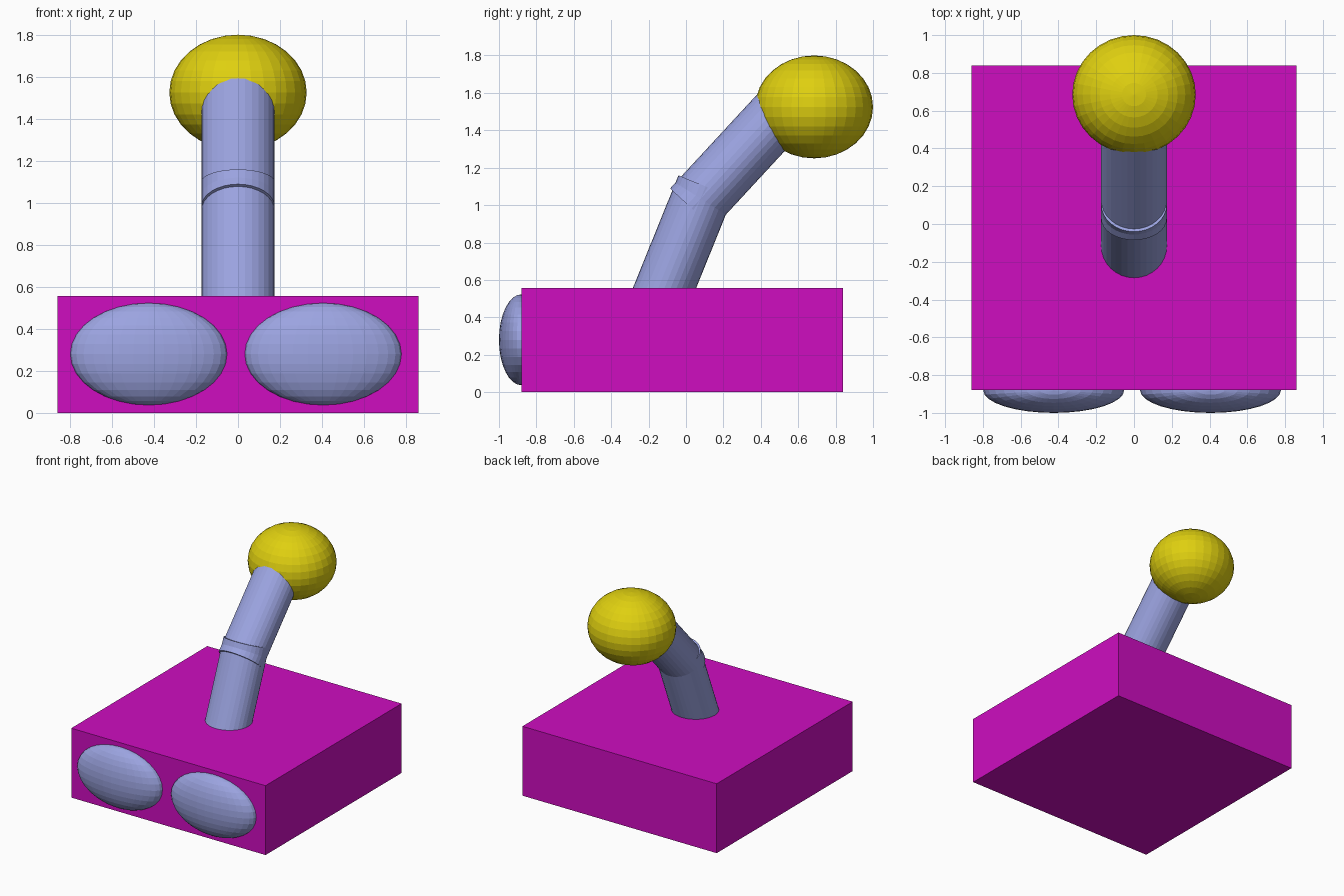
import bpy
from mathutils import Vector

if "Cube" in bpy.data.objects:
    bpy.data.objects.remove(bpy.data.objects["Cube"])


def material(name, rgb):
    mat = bpy.data.materials.new(name)
    mat.diffuse_color = (*rgb, 1.0)
    mat.use_nodes = True
    mat.node_tree.nodes["Principled BSDF"].inputs["Base Color"].default_value = mat.diffuse_color
    return mat


magenta = material("magenta", (0.62, 0.004, 0.53))
blue = material("periwinkle_blue", (0.33, 0.37, 0.75))
yellow = material("yellow", (0.74, 0.63, 0.005))


def finish(name, mat):
    ob = bpy.context.object
    ob.name = name
    ob.data.materials.append(mat)
    return ob


def ellipsoid(name, centre, radii, mat):
    bpy.ops.mesh.primitive_uv_sphere_add(segments=32, ring_count=16, radius=1, location=centre)
    finish(name, mat).scale = radii


def tube(name, start, end, mat):
    # slightly oval 32-sided cylinder between two points in the x = 0 plane
    a, b = Vector(start), Vector(end)
    axis = b - a
    tilt = -Vector((axis.z, axis.y)).angle_signed(Vector((1, 0)))
    bpy.ops.mesh.primitive_cylinder_add(vertices=32, radius=1, depth=1, location=(a + b) / 2)
    ob = finish(name, mat)
    ob.scale = (0.174, 0.157, axis.length)
    ob.rotation_mode = 'QUATERNION'
    ob.rotation_quaternion = Vector((0, 0, 1)).rotation_difference(axis)


# Body block
bpy.ops.mesh.primitive_cube_add(size=1, location=(0, -0.02, 0.278))
finish("body", magenta).scale = (1.72, 1.72, 0.555)

# Two oval pads on the front face
for side, x in (("left", -0.425), ("right", 0.405)):
    ellipsoid(side + "_front_pad", (x, -0.88, 0.28), (0.373, 0.12, 0.243), blue)

# Bent stalk in two overlapping segments
tube("lower_stalk", (0, -0.18, 0.396), (0, 0.105, 1.10), blue)
tube("upper_stalk", (0, 0.03, 0.982), (0, 0.546, 1.54), blue)

# Knob at the tip
ellipsoid("knob", (0, 0.685, 1.525), (0.327, 0.315, 0.275), yellow)
